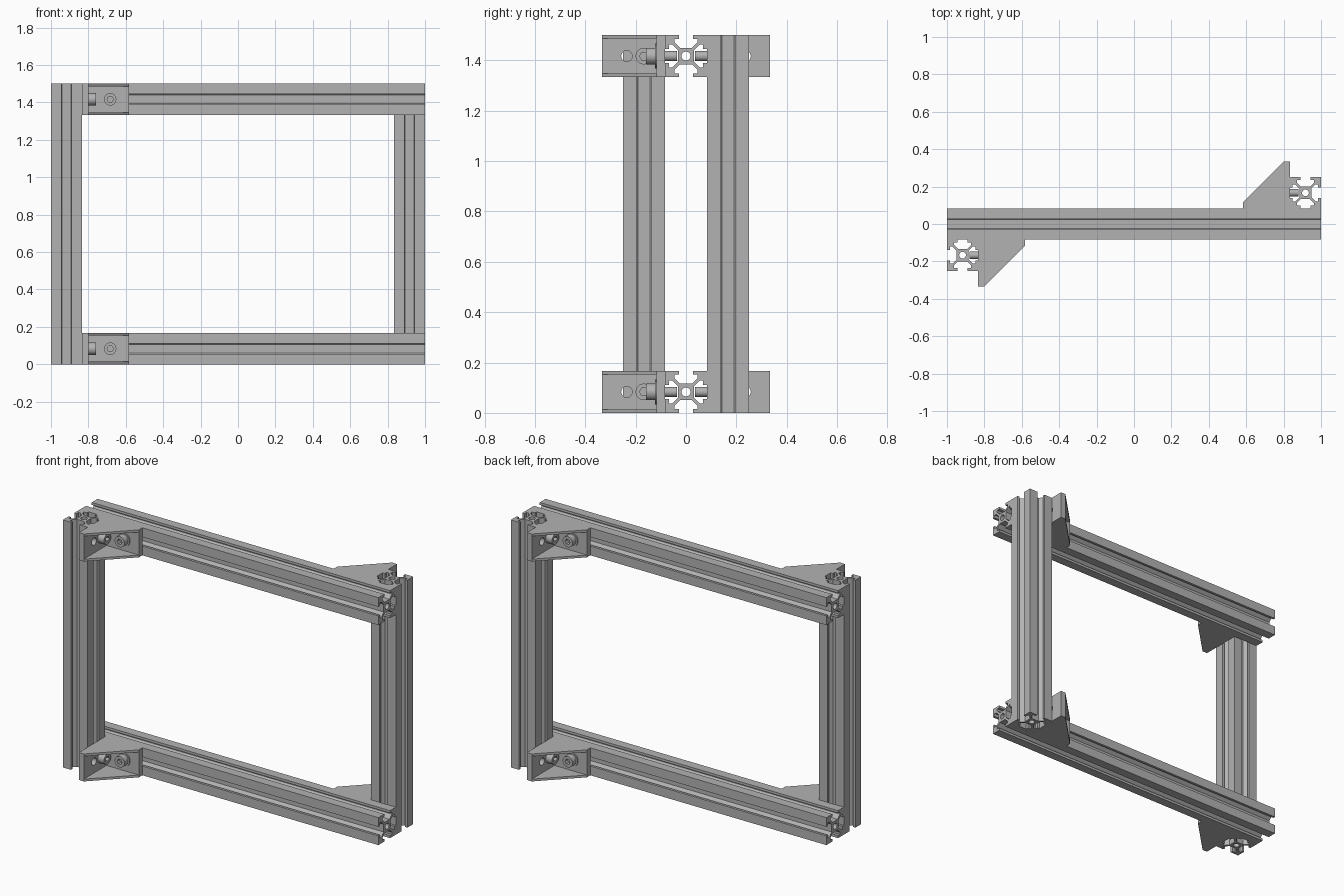
import bpy, bmesh, math
from mathutils import Matrix, Vector

cube = bpy.data.objects.get("Cube")
if cube:
    bpy.data.objects.remove(cube)

W = 1 / 6            # extrusion width
H = 1.5              # frame height
T = 0.033            # bracket flange thickness
WALL = 0.014         # bracket side wall thickness
X, Y, Z = Vector((1, 0, 0)), Vector((0, 1, 0)), Vector((0, 0, 1))
TURN = Matrix.Rotation(math.pi, 4, "Z")

grey = bpy.data.materials.new("aluminium_grey")
grey.use_nodes = True
colour = (0.45, 0.45, 0.45, 1)
grey.diffuse_color = colour
grey.node_tree.nodes["Principled BSDF"].inputs["Base Color"].default_value = colour
parts = []


def frame(a, b, c, origin):
    """Matrix placing local axes on a, b, c at an origin."""
    m = Matrix((a, b, c)).transposed().to_4x4()
    m.translation = origin
    return m


def circle(r, n=24, x=0, y=0):
    return [(x + r * math.cos(math.tau * i / n), y + r * math.sin(math.tau * i / n))
            for i in range(n)]


def prism(name, loops, depth, matrix):
    """Extrude an outline, with any further loops cut out as holes."""
    bm = bmesh.new()
    for loop in loops:
        vs = [bm.verts.new((x, y, 0)) for x, y in loop]
        for i, v in enumerate(vs):
            bm.edges.new((v, vs[i - 1]))
    bmesh.ops.triangle_fill(bm, use_beauty=True, use_dissolve=False, edges=bm.edges[:])
    ext = bmesh.ops.extrude_face_region(bm, geom=bm.faces[:], use_keep_orig=True)
    verts = [g for g in ext["geom"] if isinstance(g, bmesh.types.BMVert)]
    bmesh.ops.translate(bm, verts=verts, vec=(0, 0, depth))
    bm.transform(matrix)
    bmesh.ops.recalc_face_normals(bm, faces=bm.faces[:])
    me = bpy.data.meshes.new(name)
    bm.to_mesh(me)
    bm.free()
    me.materials.append(grey)
    ob = bpy.data.objects.new(name, me)
    bpy.context.collection.objects.link(ob)
    parts.append(ob)


# T-slot section: one slot side, repeated by quarter turns
half_slot = [(2.8, 3.9), (5.5, 6.6), (5.5, 8.2), (3.3, 8.2), (3.3, 10)]
side = [(-x, y) for x, y in half_slot[::-1]] + half_slot + [(10, 10)]
section = []
for k in range(4):
    for x, y in side:
        for _ in range(k):
            x, y = y, -x
        section.append((x * W / 20, y * W / 20))
tslot = [section, circle(0.018)]

# Horizontal rails
for name, z in (("bottom_rail", W / 2), ("top_rail", H - W / 2)):
    prism(name, tslot, 2, frame(Y, Z, X, (-1, 0, z)))

# Upright posts, on opposite sides of the rails
post = frame(X, Y, Z, (-1 + W / 2, -W, 0))
prism("right_front_post", tslot, H, post)
prism("left_back_post", tslot, H, TURN @ post)


def bolt(name, m):
    """Socket head bolt standing on the local xy plane."""
    prism(name + "_head", [circle(0.033), circle(0.017, 6)], 0.042, m)
    prism(name + "_socket_floor", [circle(0.03)], 0.02, m)
    prism(name + "_shank", [circle(0.02)], -0.08, m)


def bracket(name, turn, z0):
    """Corner bracket: two flanges, two gusset walls and two bolts."""
    corner = Vector((W - 1, -W / 2, z0))
    gusset = [(0, 0), (0.25, 0), (0.25, T), (T, 0.25), (0, 0.25)]
    for label, dz in (("lower", 0), ("upper", W - WALL)):
        prism(f"{name}_{label}_gusset", [gusset], WALL,
              turn @ frame(X, -Y, Z, corner + Z * dz))
    for label, a, c, start, bolt_at in (("post", -Y, X, 0, 0.084),
                                        ("rail", X, -Y, T, 0.15)):
        plate = [(start, WALL), (0.25, WALL), (0.25, W - WALL), (start, W - WALL)]
        m = turn @ frame(a, Z, c, corner)
        prism(f"{name}_{label}_flange", [plate, circle(0.022, 24, 0.152, W / 2)], T, m)
        bolt(f"{name}_{label}_bolt", m @ Matrix.Translation((bolt_at, W / 2, T)))
        if label == "rail":
            # Rounded pad under the rail bolt
            arc = [(0.042 * math.sin(t), 0.042 * math.cos(t))
                   for t in (math.pi * i / 12 for i in range(13))]
            pad = [(-0.075, 0.05)] + arc + [(-0.075, -0.05)]
            prism(name + "_bolt_pad", [pad], 0.006,
                  m @ Matrix.Translation((bolt_at, W / 2, T)))


for level, z0 in (("bottom", 0), ("top", H - W)):
    bracket(f"{level}_front_bracket", Matrix.Identity(4), z0)
    bracket(f"{level}_back_bracket", TURN, z0)

# Smooth the round parts and keep hard edges
bpy.ops.object.select_all(action="DESELECT")
for ob in parts:
    ob.select_set(True)
bpy.context.view_layer.objects.active = parts[0]
bpy.ops.object.shade_smooth_by_angle(angle=math.radians(30))
